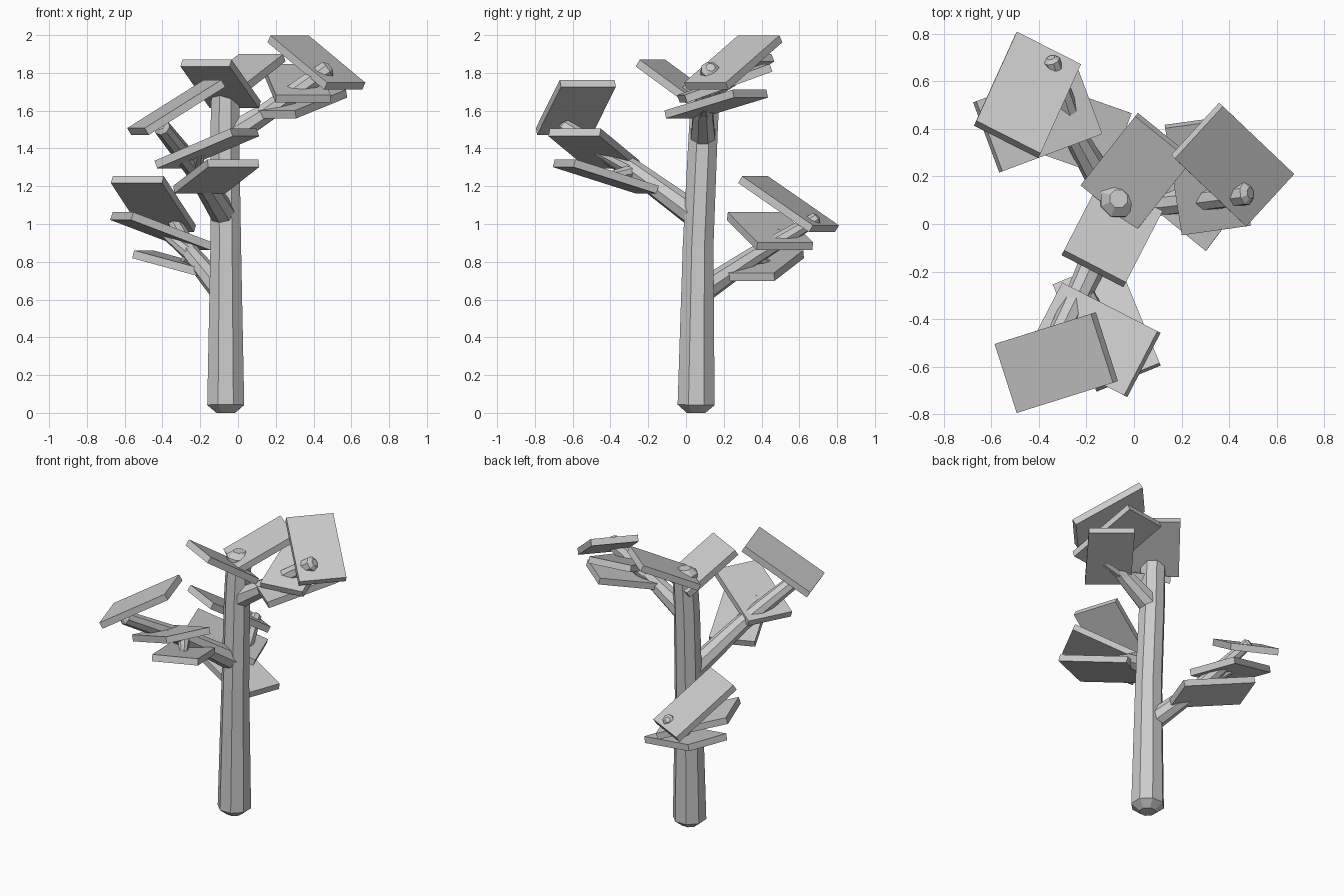
import bpy, bmesh, math
from mathutils import Vector, Matrix

cube = bpy.data.objects.get("Cube")
if cube:
    bpy.data.objects.remove(cube, do_unlink=True)

grey = bpy.data.materials.new("plain_grey")
grey.use_nodes = True
grey.diffuse_color = (0.6, 0.6, 0.6, 1)
grey.node_tree.nodes["Principled BSDF"].inputs["Base Color"].default_value = (0.6, 0.6, 0.6, 1)


def add_object(name, bm):
    bmesh.ops.recalc_face_normals(bm, faces=bm.faces)
    mesh = bpy.data.meshes.new(name)
    bm.to_mesh(mesh)
    bm.free()
    mesh.materials.append(grey)
    obj = bpy.data.objects.new(name, mesh)
    bpy.context.collection.objects.link(obj)


def limb(name, path, sides=8):
    """Faceted tube through (x, y, z, radius) stations, with chamfered ends."""
    pts = [Vector(p[:3]) for p in path]
    radii = [p[3] for p in path]
    stations = []
    for i, (p, r) in enumerate(zip(pts, radii)):
        d = (pts[min(i + 1, len(pts) - 1)] - pts[max(i - 1, 0)]).normalized()
        if i == 0:
            stations += [(p, r * 0.5, d), (p + d * r * 0.4, r, d)]
        elif i == len(pts) - 1:
            stations += [(p - d * r * 0.4, r, d), (p, r * 0.5, d)]
        else:
            stations.append((p, r, d))
    bm = bmesh.new()
    rings = []
    for p, r, d in stations:
        turn = Vector((0, 0, 1)).rotation_difference(d)
        angles = [math.tau * (k + 0.5) / sides for k in range(sides)]
        rings.append([bm.verts.new(p + turn @ Vector((r * math.cos(a), r * math.sin(a), 0)))
                      for a in angles])
    for a, b in zip(rings, rings[1:]):
        for k in range(sides):
            n = (k + 1) % sides
            bm.faces.new((a[k], a[n], b[n], b[k]))
    bm.faces.new(rings[0])
    bm.faces.new(rings[-1])
    add_object(name, bm)


def slab(name, centre, across, along, thickness=0.043):
    """Flat leaf board spanned by its two edge vectors."""
    u, v = Vector(across), Vector(along)
    n = u.cross(v).normalized() * thickness
    frame = Matrix((u, v, n)).transposed().to_4x4()
    bm = bmesh.new()
    bmesh.ops.create_cube(bm, size=1, matrix=Matrix.Translation(centre) @ frame)
    add_object(name, bm)


# Trunk, leaning slightly backwards
limb("trunk", [(-.065, .053, 0, .106), (-.065, .064, .88, .088),
               (-.07, .09, 1.46, .083), (-.065, .107, 1.77, .08)])

# Main branches: trunk joint, fork, tip
branches = {
    "front": [(-.07, .06, 1.04, .07), (-.22, -.27, 1.28, .055), (-.41, -.66, 1.52, .045)],
    "back": [(-.08, .08, .64, .065), (-.24, .36, .83, .05), (-.35, .7, 1.035, .035)],
    "side": [(-.07, .09, 1.45, .07), (.15, .09, 1.59, .055), (.49, .13, 1.83, .05)],
}
# Where the twigs of each branch end, inside their leaves
twigs = {
    "front": [(-.2, -.48, 1.39), (-.12, -.42, 1.25)],
    "back": [(-.4, .5, .96), (-.3, .44, .78)],
    "side": [(.32, .16, 1.72), (.33, .1, 1.62)],
}
for key, path in branches.items():
    limb(key + "_branch", path)
    for i, end in enumerate(twigs[key]):
        limb(f"{key}_twig_{i + 1}", [path[1][:3] + (.04,), end + (.025,)])

# Leaf boards: centre, short edge, long edge
leaves = {
    "crown_leaf_front": [(-.092, -.038, 1.742), (.26, -.135, 0), (.155, .30, -.22)],
    "crown_leaf_back": [(.013, .22, 1.79), (.235, -.19, 0), (-.23, -.29, -.18)],
    "side_leaf_top": [(.415, .25, 1.855), (.202, .22, 0), (.30, -.285, -.25)],
    "side_leaf_middle": [(.31, .205, 1.745), (.29, .04, 0), (-.07, .45, .165)],
    "side_leaf_bottom": [(.33, .16, 1.635), (-.22, .18, 0), (.27, .36, .11)],
    "front_leaf_top": [(-.327, -.583, 1.617), (.093, -.29, 0), (.405, .127, .255)],
    "front_leaf_middle": [(-.165, -.487, 1.40), (.14, .27, 0), (-.40, .205, -.17)],
    "front_leaf_bottom": [(-.115, -.425, 1.252), (-.27, -.11, 0), (-.18, .44, -.14)],
    "back_leaf_top": [(-.448, .543, 1.105), (.27, -.137, 0), (.17, .375, -.26)],
    "back_leaf_middle": [(-.405, .445, .962), (-.11, .295, 0), (.42, .157, -.16)],
    "back_leaf_bottom": [(-.285, .41, .78), (-.1, -.27, 0), (.44, -.155, -.12)],
}
for name, (centre, across, along) in leaves.items():
    slab(name, centre, across, along)
